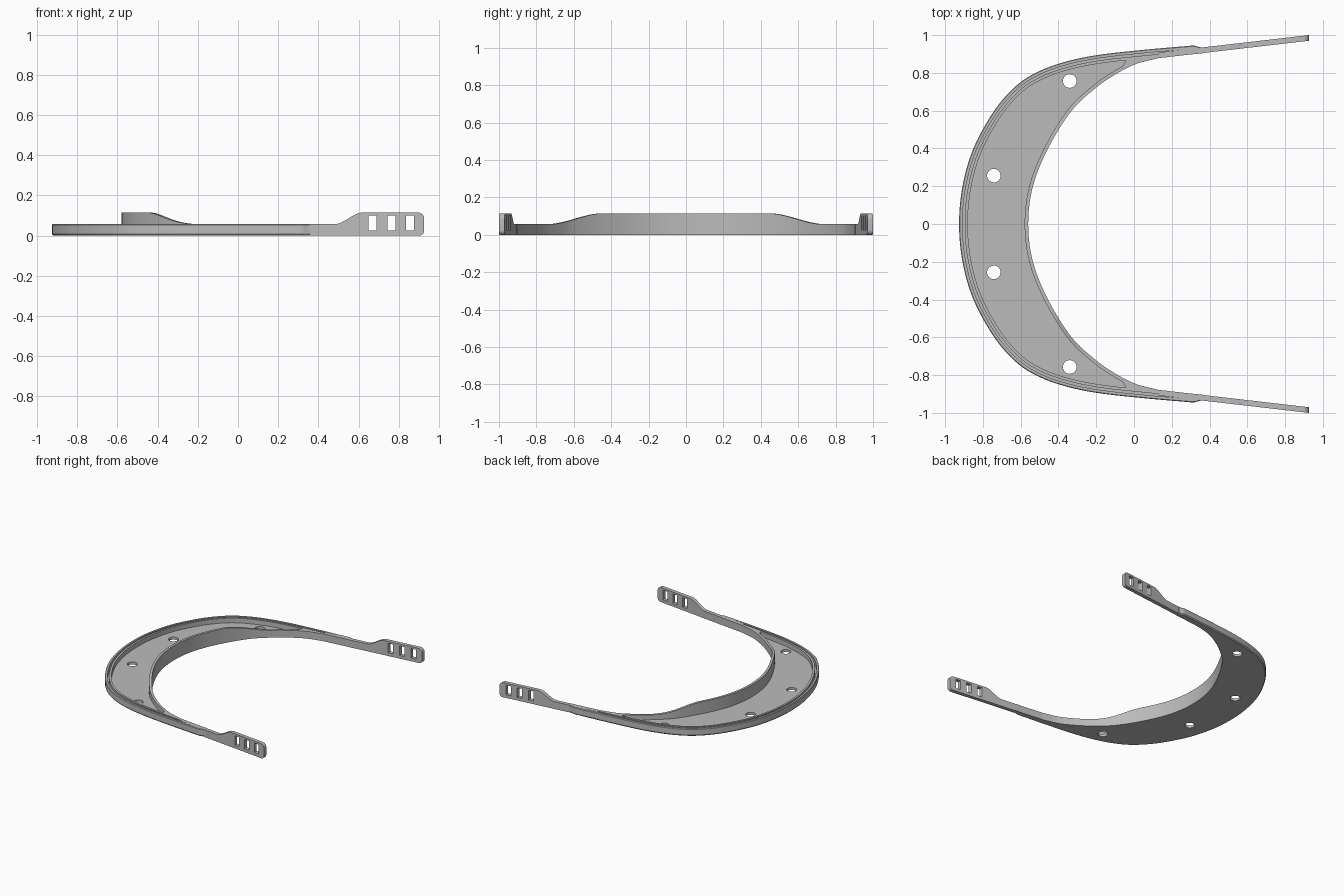
import bpy, bmesh, math
from mathutils import Vector
from mathutils.geometry import interpolate_bezier

if "Cube" in bpy.data.objects:
    bpy.data.objects.remove(bpy.data.objects["Cube"], do_unlink=True)

grey = bpy.data.materials.new("matte grey plastic")
grey.use_nodes = True
grey.diffuse_color = (0.5, 0.5, 0.5, 1)
grey.node_tree.nodes["Principled BSDF"].inputs["Base Color"].default_value = (0.5, 0.5, 0.5, 1)

STEPS = 8       # samples per path segment
LOW, HIGH = 0.057, 0.115
FLOOR = 0.02
RIM = 0.046     # width of the grooved rim


def smoothstep(a, b, v):
    t = min(max((v - a) / (b - a), 0), 1)
    return t * t * (3 - 2 * t)


def mirrored_curve(half):
    """Smooth path through half the points and their mirror images in y."""
    pts = [Vector((x, y, 0)) for x, y in half]
    pts += [Vector((p.x, -p.y, 0)) for p in reversed(pts[:-1])]
    ext = [2 * pts[0] - pts[1]] + pts + [2 * pts[-1] - pts[-2]]
    out = []
    for a, b, c, d in zip(ext, ext[1:], ext[2:], ext[3:]):
        seg = interpolate_bezier(b, b + (c - a) / 6, c - (d - b) / 6, c, STEPS + 1)
        out += seg[:-1]
    return out + [pts[-1]]


def normals(path):
    """Unit normals, towards the open side of the band."""
    out = []
    for i in range(len(path)):
        t = path[min(i + 1, len(path) - 1)] - path[max(i - 1, 0)]
        out.append(Vector((-t.y, t.x, 0)).normalized())
    return out


def offset(path, d):
    return [p + n * d for p, n in zip(path, normals(path))]


def finish(name, bm):
    bmesh.ops.recalc_face_normals(bm, faces=bm.faces)
    mesh = bpy.data.meshes.new(name)
    bm.to_mesh(mesh)
    bm.free()
    mesh.materials.append(grey)
    mesh.shade_smooth()
    mesh.set_sharp_from_angle(angle=math.radians(30))
    obj = bpy.data.objects.new(name, mesh)
    bpy.context.collection.objects.link(obj)
    return obj


def sweep(name, path, section):
    """Sweep section(point) -> [(inward offset, z)] along the path."""
    bm = bmesh.new()
    rings = []
    for p, n in zip(path, normals(path)):
        rings.append([bm.verts.new(p + n * d + Vector((0, 0, z))) for d, z in section(p)])
    k = len(rings[0])
    for a, b in zip(rings, rings[1:]):
        for i in range(k):
            j = (i + 1) % k
            bm.faces.new((a[i], a[j], b[j], b[i]))
    bm.faces.new(rings[0])
    bm.faces.new(rings[-1])
    return finish(name, bm)


def prism(name, outline, depth):
    """Extrude a flat outline along the depth vector."""
    bm = bmesh.new()
    a = [bm.verts.new(p) for p in outline]
    b = [bm.verts.new(Vector(p) + Vector(depth)) for p in outline]
    bm.faces.new(a)
    bm.faces.new(b)
    for i in range(len(a)):
        j = (i + 1) % len(a)
        bm.faces.new((a[i], a[j], b[j], b[i]))
    return finish(name, bm)


def cut(obj, cutters):
    """Subtract the cutters, then discard them."""
    for c in cutters:
        m = obj.modifiers.new("cut", "BOOLEAN")
        m.operation, m.solver, m.object = "DIFFERENCE", "EXACT", c
    bpy.context.view_layer.update()
    done = obj.evaluated_get(bpy.context.evaluated_depsgraph_get())
    mesh = bpy.data.meshes.new_from_object(done)
    obj.modifiers.clear()
    obj.data = mesh
    mesh.set_sharp_from_angle(angle=math.radians(30))
    for c in cutters:
        bpy.data.objects.remove(c, do_unlink=True)


# Plan curves, from the left arm round the band to its middle
outer = mirrored_curve([(.36, .949), (.29, .943), (.05, .922), (-.19, .895), (-.36, .86),
                        (-.5, .81), (-.62, .735), (-.74, .6), (-.85, .4), (-.908, .2), (-.926, 0)])
inner = mirrored_curve([(.13, .878), (.01, .847), (-.09, .797), (-.2, .722), (-.33, .6),
                        (-.455, .4), (-.535, .2), (-.56, 0)])

# Grooved rim that holds the sheet
sweep("grooved_rim", outer[STEPS:-STEPS], lambda p: [
    (.006, 0), (0, .008), (0, LOW - .004), (.004, LOW), (.018, LOW), (.018, .015),
    (.03, .015), (.03, LOW), (RIM, LOW), (RIM, 0)])


# Solid rim ends, tapering into the arms
def rim_end(p):
    d = .014 * smoothstep(.31, .36, p.x)
    return [(d + .006, 0), (d, .008), (d, LOW - .004), (d + .004, LOW), (RIM, LOW), (RIM, 0)]


sweep("left_rim_end", outer[:STEPS + 1], rim_end)
sweep("right_rim_end", outer[-STEPS - 1:], rim_end)

# Inner wall, raised in the middle
def wall(p):
    top = HIGH - (HIGH - LOW) * smoothstep(.44, .73, abs(p.y))
    return [(0, 0), (0, top), (-.019, top), (-.019, 0)]


sweep("brow_wall", inner, wall)

# Crescent floor with four round holes
edge = [p for p in offset(outer, .012) if p.x < .13]
floor = prism("crescent_floor", edge + inner[::-1], (0, 0, FLOOR))
holes = []
for x, y in ((-.34, .757), (-.742, .256)):
    for side in (1, -1):
        ring = [(x + .036 * math.cos(a), y * side + .036 * math.sin(a), -.05)
                for a in (math.tau * i / 32 for i in range(32))]
        holes.append(prism("hole_cutter", ring, (0, 0, .2)))
cut(floor, holes)

# Solid corners where the wall meets the rim
for side, label in ((1, "left"), (-1, "right")):
    a = [p for p in offset(outer, RIM - .005) if -.06 < p.x < .13 and p.y * side > 0]
    b = [p for p in inner if p.x > -.085 and p.y * side > 0]
    prism(label + "_corner_fill", a + b[::-1], (0, 0, LOW))


# Arms with raised, slotted end pads
def arm_y(x):
    return .878 + .1156 * (x - .13)


def corner(cx, cz, r, start):
    return [(cx + r * math.cos(a), cz + r * math.sin(a))
            for a in (start + math.pi / 2 * i / 6 for i in range(7))]


profile = [(.13, 0)] + corner(.901, .025, .025, -math.pi / 2) + corner(.896, HIGH - .03, .03, 0)
ramp = [.62 - .14 * i / 12 for i in range(13)]
profile += [(x, LOW + (HIGH - LOW) * smoothstep(.48, .62, x)) for x in ramp] + [(.13, LOW)]

for side, label in ((1, "left"), (-1, "right")):
    arm = prism(label + "_arm", [(x, side * arm_y(x), z) for x, z in profile], (0, side * .03, 0))
    slots = []
    for x in (.67, .763, .855):
        box = [(x + sx * .02, side * .85, .0625 + sz * .0375)
               for sx, sz in ((-1, -1), (1, -1), (1, 1), (-1, 1))]
        slots.append(prism("slot_cutter", box, (0, side * .3, 0)))
    cut(arm, slots)
